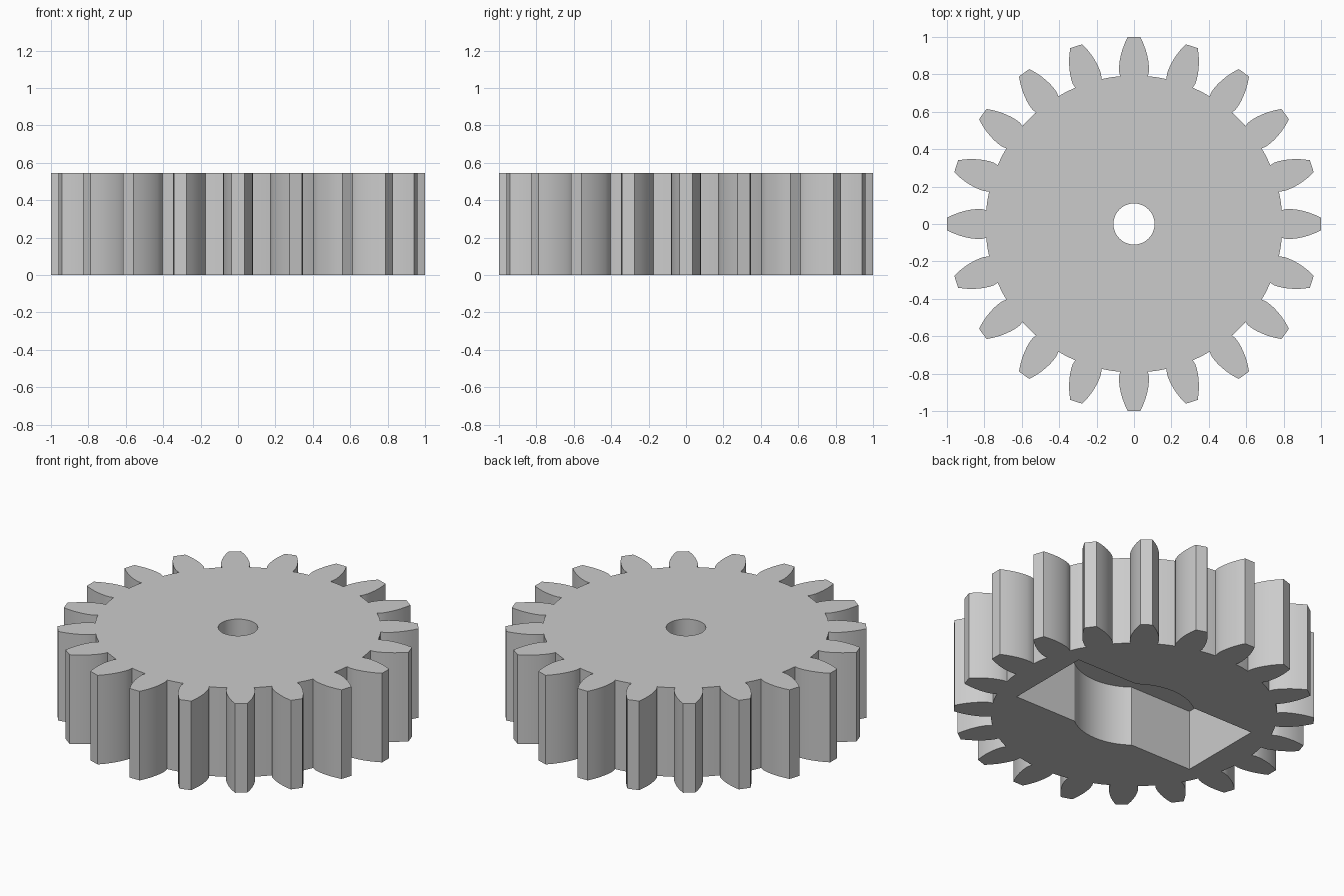
import bpy, bmesh
from math import sin, cos, pi, asin, atan2, hypot, radians

HEIGHT = 0.545
TEETH = 20
POCKET_DEPTH = 0.37

if "Cube" in bpy.data.objects:
    bpy.data.objects.remove(bpy.data.objects["Cube"])


def prism(name, outline, z0, z1):
    """Extrude a counter-clockwise outline between two heights."""
    bm = bmesh.new()
    base = bm.faces.new([bm.verts.new((x, y, z0)) for x, y in outline])
    top = bmesh.ops.extrude_face_region(bm, geom=[base], use_keep_orig=True)
    verts = [g for g in top["geom"] if isinstance(g, bmesh.types.BMVert)]
    bmesh.ops.translate(bm, vec=(0, 0, z1 - z0), verts=verts)
    bmesh.ops.recalc_face_normals(bm, faces=bm.faces)
    mesh = bpy.data.meshes.new(name)
    bm.to_mesh(mesh)
    bm.free()
    obj = bpy.data.objects.new(name, mesh)
    bpy.context.collection.objects.link(obj)
    return obj


def arc(radius, start, end, steps):
    angles = [start + (end - start) * i / steps for i in range(steps + 1)]
    return [(radius * cos(a), radius * sin(a)) for a in angles]


def cut(target, cutter):
    """Subtract the cutter from the target and remove it."""
    cutter.hide_render = True
    mod = target.modifiers.new("cut", "BOOLEAN")
    mod.operation = "DIFFERENCE"
    mod.solver = "EXACT"
    mod.object = cutter
    bpy.ops.object.select_all(action="DESELECT")
    bpy.context.view_layer.objects.active = target
    target.select_set(True)
    bpy.ops.object.modifier_apply(modifier=mod.name)
    bpy.data.objects.remove(cutter)


# Half tooth from root to tip: distance along the tooth, half width
flank = [(0.79, 0.074), (0.815, 0.08), (0.84, 0.08), (0.87, 0.077),
         (0.9, 0.071), (0.93, 0.063), (0.965, 0.05), (1.0, 0.034)]
tooth = [(d, -w) for d, w in flank] + [(d, w) for d, w in reversed(flank)]

# Toothed body
outline = []
for i in range(TEETH):
    a = 2 * pi * i / TEETH
    for d, w in tooth:
        r, t = hypot(d, w), a + atan2(w, d)
        outline.append((min(r, 1.0) * cos(t), min(r, 1.0) * sin(t)))
    # Middle of the root between two teeth
    mid = a + pi / TEETH
    outline.append((0.794 * cos(mid), 0.794 * sin(mid)))
gear = prism("gear", outline, 0, HEIGHT)

# Underside pocket: a slot with a round middle
HALF_X, HALF_Y, ROUND = 0.625, 0.267, 0.338
c = asin(HALF_Y / ROUND)
half = [(HALF_X, -HALF_Y), (HALF_X, HALF_Y)] + arc(ROUND, c, pi - c, 16)
pocket = half + [(-x, -y) for x, y in half]
cut(gear, prism("pocket_cutter", pocket, -0.1, POCKET_DEPTH))

# Axle hole through the top
cut(gear, prism("axle_hole_cutter", arc(0.11, 0, 2 * pi, 48)[:-1], 0.2, HEIGHT + 0.1))

# Colour and shading
grey = bpy.data.materials.new("plain_grey")
grey.use_nodes = True
colour = (0.6, 0.6, 0.6, 1)
grey.diffuse_color = colour
grey.node_tree.nodes["Principled BSDF"].inputs["Base Color"].default_value = colour
gear.data.materials.clear()
gear.data.materials.append(grey)
for face in gear.data.polygons:
    face.material_index = 0
bpy.ops.object.select_all(action="DESELECT")
bpy.context.view_layer.objects.active = gear
gear.select_set(True)
bpy.ops.object.shade_smooth_by_angle(angle=radians(25))
